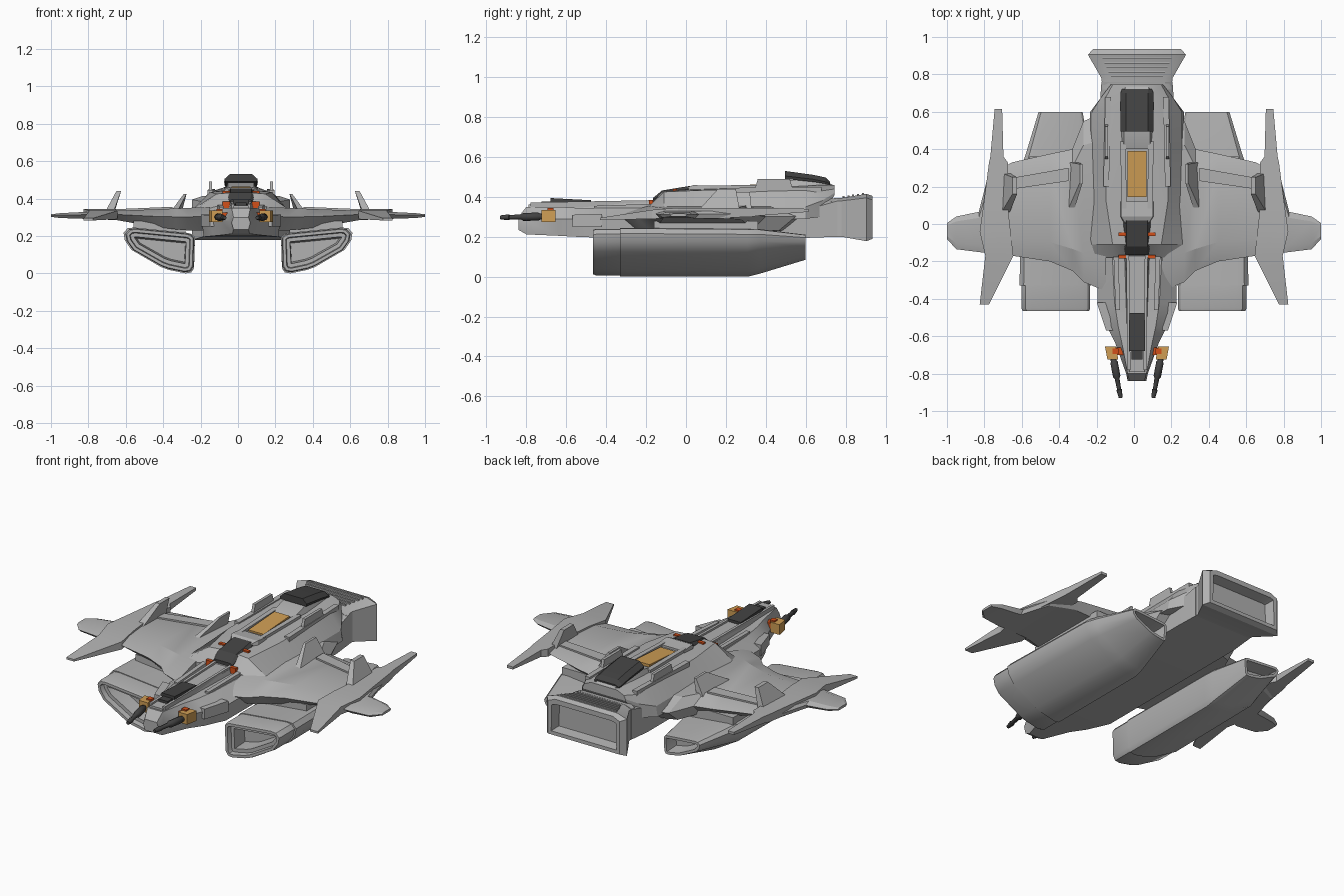
import bpy, bmesh, math
from mathutils import Vector

CX = 0.016  # the fuselage sits slightly off the wing centre line


def material(name, r, g, b):
    m = bpy.data.materials.new(name)
    m.diffuse_color = (r, g, b, 1)
    return m


GREY = material("hull grey", 0.44, 0.44, 0.44)
DARK = material("dark glass", 0.055, 0.055, 0.055)
GOLD = material("gold panel", 0.62, 0.34, 0.09)
RED = material("orange red", 0.65, 0.08, 0.01)


def loft(name, rings, mat=GREY, ox=0.0, recess=(), angle=25):
    """Skin closed rings of 3D points; recess = (cap index, inset, depth, inset, depth)"""
    bm = bmesh.new()
    vs = [[bm.verts.new((p[0] + ox, p[1], p[2])) for p in r] for r in rings]
    n = len(rings[0])
    for a, b in zip(vs, vs[1:]):
        for i in range(n):
            bm.faces.new((a[i], a[(i + 1) % n], b[(i + 1) % n], b[i]))
    caps = [bm.faces.new(vs[0]), bm.faces.new(vs[-1])]
    bmesh.ops.recalc_face_normals(bm, faces=bm.faces)
    for cap, steps in recess:
        f = caps[cap]
        inward = -f.normal.copy()
        for inset, depth in steps:
            bmesh.ops.inset_region(bm, faces=[f], thickness=inset)
            bmesh.ops.translate(bm, verts=f.verts, vec=inward * depth)
    me = bpy.data.meshes.new(name)
    bm.to_mesh(me)
    bm.free()
    me.materials.append(mat)
    me.polygons.foreach_set("use_smooth", [True] * len(me.polygons))
    me.set_sharp_from_angle(angle=math.radians(angle))
    ob = bpy.data.objects.new(name, me)
    bpy.context.collection.objects.link(ob)
    return ob


def pair(name, rings, mat=GREY, ox=0.0, **kw):
    """Right part and its mirrored twin"""
    loft(name + "_right", rings, mat, ox, **kw)
    loft(name + "_left", [[(-x, y, z) for x, y, z in r] for r in rings], mat, ox, **kw)


def box(x0, x1, y0, y1, z0, z1):
    return [[(x0, y, z0), (x1, y, z0), (x1, y, z1), (x0, y, z1)] for y in (y0, y1)]


def body(stations):
    """Symmetric rings from (y, half profile from top to bottom)"""
    return [[(x, y, z) for x, z in h] + [(-x, y, z) for x, z in reversed(h)] for y, h in stations]


def slab(stations):
    """Rings along y from (y, x inner, x outer, z bottom, z top)"""
    return [[(a, y, b0), (b, y, b0), (b, y, t), (a, y, t)] for y, a, b, b0, t in stations]


# Lower hull and nose
loft("lower_hull", body([
    (-0.84, [(.04, .30), (.05, .27), (.04, .235)]),
    (-0.80, [(.05, .35), (.058, .28), (.046, .212)]),
    (-0.64, [(.08, .35), (.115, .29), (.10, .205)]),
    (-0.55, [(.10, .345), (.16, .29), (.15, .20)]),
    (-0.42, [(.12, .345), (.21, .29), (.20, .195)]),
    (0.0, [(.14, .345), (.21, .29), (.20, .195)]),
    (0.62, [(.15, .37), (.20, .34), (.20, .195)]),
    (0.76, [(.15, .395), (.19, .38), (.19, .20)])]), ox=CX)

# Upper hull with sloping shoulders
loft("upper_hull", body([
    (-0.18, [(.06, .36), (.125, .36), (.27, .32), (.25, .29)]),
    (-0.11, [(.07, .43), (.13, .425), (.26, .34), (.25, .29)]),
    (0.12, [(.08, .44), (.165, .435), (.235, .345), (.24, .29)]),
    (0.40, [(.09, .445), (.17, .435), (.24, .35), (.26, .29)]),
    (0.60, [(.09, .455), (.17, .435), (.24, .35), (.25, .29)]),
    (0.68, [(.09, .46), (.165, .43), (.19, .38), (.19, .30)]),
    (0.745, [(.085, .46), (.13, .44), (.14, .42), (.14, .41)])]), ox=CX)

# Nose deck, rails and cheek blocks
loft("nose_deck", body([(-0.79, [(.04, .362), (.05, .33)]), (-0.17, [(.06, .372), (.07, .33)])]), ox=CX)
pair("nose_rail", slab([(-0.78, .035, .05, .34, .372), (-0.14, .042, .058, .34, .384)]), ox=CX)
pair("deck_strip", slab([(-0.46, .09, .115, .33, .355), (-0.17, .10, .125, .33, .365)]), ox=CX)
pair("cheek_block", slab([(-0.57, .12, .165, .25, .31), (-0.42, .15, .215, .25, .315)]), ox=CX)

# Rear nozzle with hollow end and louvres
loft("rear_nozzle", body([
    (0.72, [(.15, .392), (.185, .375), (.185, .20)]),
    (0.78, [(.15, .395), (.19, .38), (.19, .20)]),
    (0.905, [(.20, .415), (.262, .395), (.262, .178)]),
    (0.935, [(.19, .405), (.235, .385), (.235, .19)])]), ox=CX,
    recess=[(1, [(.03, 0), (.012, .06)])])
for i in range(5):
    y, w = 0.785 + i * 0.024, 0.14 + i * 0.011
    z = 0.395 + i * 0.0038
    loft("nozzle_louvre_%d" % (i + 1), box(-w, w, y, y + .010, z - .01, z + .009), ox=CX)

# Wings, skinned from root to tip
wing = []
for x, yf, yr, zt, zb in [(.15, -.36, .60, .355, .23), (.27, -.31, .55, .35, .23), (.33, -.25, .40, .347, .235),
                          (.45, -.20, .375, .342, .25), (.65, -.17, .33, .335, .285), (.78, -.155, .26, .332, .29),
                          (.83, -.15, .065, .328, .292), (.95, -.135, .04, .322, .296), (1.0, -.08, .005, .316, .302)]:
    c, m = (yr - yf), (zt + zb) / 2 + (zt - zb) * .1
    wing.append([(x, yf, m), (x, yf + c * .18, zt), (x, yr - c * .15, zt), (x, yr, m),
                 (x, yr - c * .1, zb), (x, yf + c * .1, zb)])
pair("wing", wing, angle=20)

# Long wing blades with forward and rear spikes
pair("wing_blade", slab([
    (-0.43, .775, .825, .283, .295), (-0.17, .645, .795, .29, .335), (-0.04, .66, .825, .292, .345),
    (0.10, .675, .805, .292, .345), (0.33, .675, .775, .30, .345), (0.36, .698, .768, .305, .345),
    (0.615, .705, .745, .325, .34)]), angle=15)

# Raised flap strips across the wing
pair("flap_strip", [[(x, y0, z - .01), (x, y1, z - .01), (x, y1, z), (x, y0, z)]
                    for x, y0, y1, z in ((.35, .23, .30, .356), (.66, .185, .245, .343))])

# Small fins leaning inwards on the wings
pair("inner_fin", [[(.325, .06, .33), (.36, .06, .33), (.345, .33, .33), (.30, .33, .33)],
                   [(.275, .22, .425), (.29, .22, .425), (.29, .32, .425), (.275, .32, .425)]])
pair("outer_fin", [[(.665, .06, .33), (.71, .06, .33), (.70, .27, .33), (.66, .27, .33)],
                   [(.625, .16, .44), (.65, .16, .44), (.65, .25, .44), (.625, .25, .44)]])

# Engine nacelles: one cross-section scaled along the length
SECTION = [(.23, .19), (.245, .208), (.27, .215), (.55, .243), (.585, .24), (.607, .215), (.60, .175),
           (.565, .125), (.41, .035), (.37, .02), (.28, .001), (.25, .006), (.235, .03)]


def nacelle_ring(y, x0, x1, z0, z1):
    return [(x0 + (x - .23) / .377 * (x1 - x0), y, z0 + (z - .001) / .242 * (z1 - z0)) for x, z in SECTION]


pair("engine_nacelle", [nacelle_ring(-.33, .23, .612, 0, .245), nacelle_ring(.31, .23, .60, 0, .24),
                        nacelle_ring(.37, .235, .58, .015, .238), nacelle_ring(.60, .275, .51, .085, .21)],
     recess=[(1, [(.015, 0), (.01, .08)])], angle=32)
pair("intake_lip", [nacelle_ring(-.465, .24, .595, .012, .235), nacelle_ring(-.45, .234, .602, .006, .24),
                    nacelle_ring(-.32, .234, .602, .006, .24)],
     recess=[(0, [(.016, 0), (.004, .03), (.02, 0), (.008, .09)])], angle=32)
pair("nacelle_pylon", box(.28, .56, -.16, .36, .20, .28))

# Top fins, side slots and canopy base
pair("top_fin", [[(.155, .34, .42), (.172, .34, .42), (.172, .54, .42), (.155, .54, .42)],
                 [(.155, .36, .49), (.172, .36, .49), (.172, .52, .49), (.155, .52, .49)]], ox=CX)
pair("shoulder_rail", slab([(0.20, .15, .18, .40, .445), (0.68, .14, .17, .40, .45)]), ox=CX)
pair("spine_rail", slab([(0.04, .055, .08, .42, .455), (0.44, .06, .09, .42, .462)]), ox=CX)
loft("canopy_base", body([(0.40, [(.07, .455), (.085, .43)]), (0.50, [(.07, .485), (.09, .43)]),
                          (0.70, [(.07, .478), (.09, .43)]), (0.735, [(.06, .46), (.08, .43)])]), ox=CX)
loft("cockpit_back", body([(0.0, [(.06, .445), (.07, .42)]), (0.04, [(.085, .46), (.09, .42)]),
                           (0.12, [(.085, .452), (.09, .42)])]), ox=CX)

# Dark canopies
loft("rear_canopy", body([(0.495, [(.06, .53), (.088, .505), (.085, .49)]),
                          (0.64, [(.06, .51), (.09, .488), (.085, .475)]),
                          (0.70, [(.06, .497), (.088, .475), (.085, .465)]),
                          (0.722, [(.06, .475), (.08, .465), (.078, .455)])]), DARK, CX)
loft("middle_canopy", body([(-0.165, [(.05, .395), (.062, .385), (.06, .37)]),
                            (-0.12, [(.055, .432), (.072, .415), (.07, .38)]),
                            (0.02, [(.055, .455), (.072, .44), (.07, .40)])]), DARK, CX)
loft("front_canopy", body([(-0.68, [(.043, .394), (.043, .37)]), (-0.475, [(.043, .383), (.043, .35)])]), DARK, CX)
loft("front_sight", box(-.03, .03, -.725, -.67, .355, .378), DARK, CX)

# Gold spine panel and red cockpit lamps
loft("spine_panel", body([(0.145, [(.05, .45), (.05, .43)]), (0.39, [(.05, .465), (.05, .44)])]), GOLD, CX)
pair("cockpit_lamp", box(.06, .098, -.185, -.165, .35, .385), RED, CX)
pair("cockpit_pin", box(.06, .098, -.065, -.045, .39, .44), RED, CX)

# Nose guns: mount pin, gold housing and tapered barrel
pair("gun_pin", box(.07, .125, -.70, -.66, .285, .325), RED, CX)
pair("gun_pin_cap", box(.10, .13, -.695, -.665, .32, .343), RED, CX)
pair("gun_housing", [[(x - .03, y, .275), (x + .028, y, .275), (x + .028, y, .335), (x - .03, y, .335)]
                     for x, y in ((.13, -.725), (.143, -.655))], GOLD, CX)
start, end = Vector((.13, -.70, .302)), Vector((.087, -.93, .297))
side = (end - start).cross(Vector((0, 0, 1))).normalized()
barrel = []
for t, r in ((0, .016), (.15, .016), (.17, .02), (.5, .02), (.55, .013), (.8, .011), (.81, .015), (1, .01)):
    c = start.lerp(end, t)
    barrel.append([tuple(c + side * r * math.cos(k * math.pi / 4) + Vector((0, 0, r * math.sin(k * math.pi / 4))))
                   for k in range(8)])
pair("gun_barrel", barrel, DARK, CX, angle=50)
